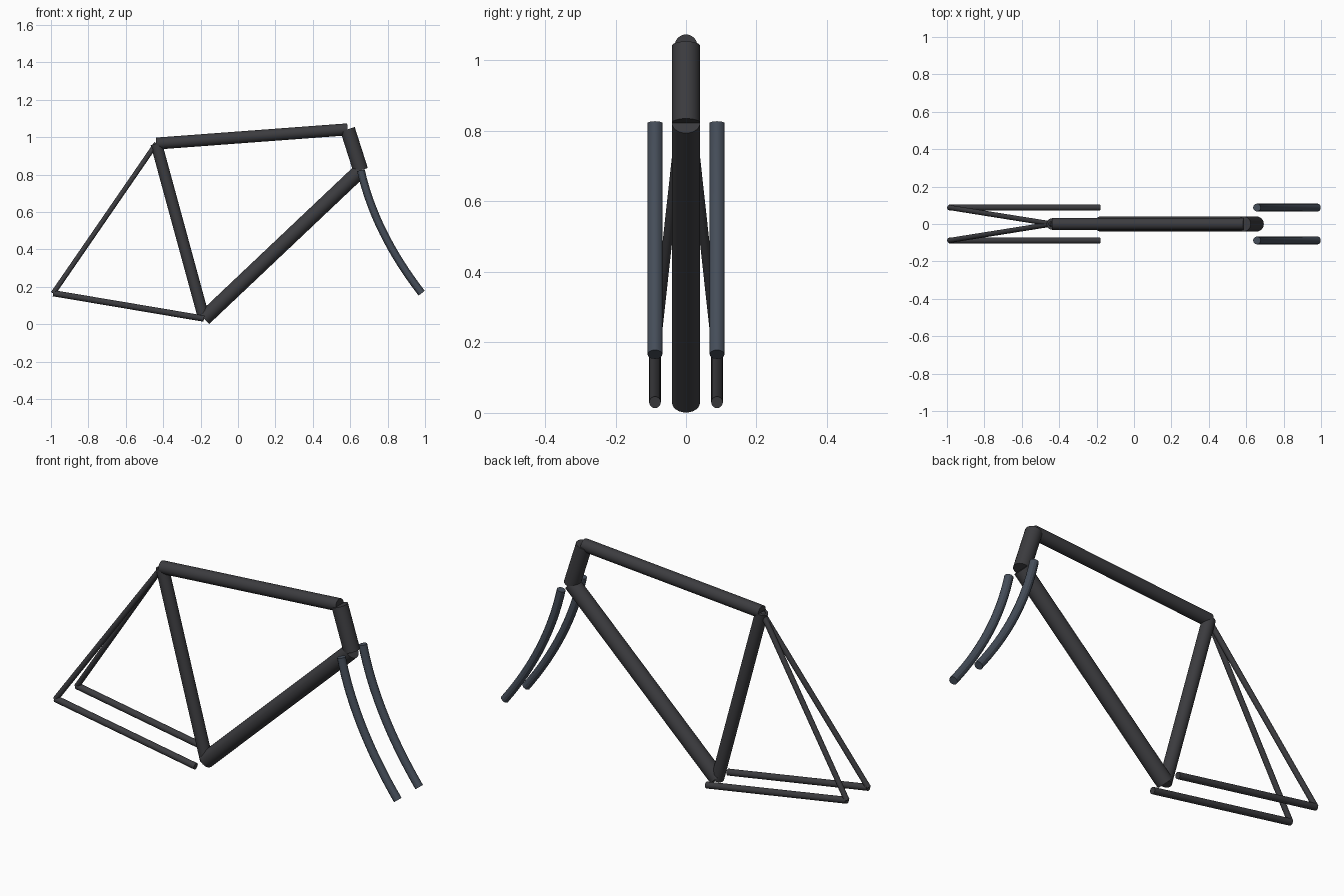
import bpy
from mathutils import Vector

if "Cube" in bpy.data.objects:
    bpy.data.objects.remove(bpy.data.objects["Cube"])


def material(name, color):
    m = bpy.data.materials.new(name)
    m.diffuse_color = (*color, 1)
    m.use_nodes = True
    m.node_tree.nodes["Principled BSDF"].inputs["Base Color"].default_value = m.diffuse_color
    return m


FRAME = material("frame_black", (0.045, 0.045, 0.05))
FORK = material("fork_blue_grey", (0.06, 0.075, 0.10))


def finish(obj, name, mat):
    obj.name = name
    obj.data.materials.append(mat)
    bpy.ops.object.shade_smooth_by_angle()


def tube(name, a, b, r, mat=FRAME):
    a, b = Vector(a), Vector(b)
    d = b - a
    bpy.ops.mesh.primitive_cylinder_add(vertices=24, radius=r, depth=d.length, location=(a + b) / 2)
    obj = bpy.context.object
    obj.rotation_euler = d.to_track_quat('Z', 'Y').to_euler()
    finish(obj, name, mat)


def bent_tube(name, a, ctrl, b, r, mat):
    # quadratic arc expressed as a cubic bezier
    a, c, b = Vector(a), Vector(ctrl), Vector(b)
    cu = bpy.data.curves.new(name, 'CURVE')
    cu.dimensions = '3D'
    cu.bevel_depth = r
    cu.bevel_resolution = 4
    cu.resolution_u = 16
    cu.use_fill_caps = True
    s = cu.splines.new('BEZIER')
    s.bezier_points.add(1)
    for p, co, out in zip(s.bezier_points, (a, b), (1, -1)):
        p.handle_left_type = p.handle_right_type = 'FREE'
        h = (c - co) * 2 / 3
        p.co = co
        p.handle_right = co + h * out
        p.handle_left = co - h * out
    obj = bpy.data.objects.new(name, cu)
    bpy.context.collection.objects.link(obj)
    bpy.ops.object.select_all(action='DESELECT')
    obj.select_set(True)
    bpy.context.view_layer.objects.active = obj
    bpy.ops.object.convert(target='MESH')
    finish(bpy.context.object, name, mat)


# Joints of the frame
crank = (-0.182, 0, 0.03)
seat = (-0.437, 0, 0.966)
head_top = (0.586, 0, 1.042)
head_low = (0.656, 0, 0.823)

# Main frame
tube("seat_tube", crank, seat, 0.031)
tube("top_tube", seat, head_top, 0.032)
tube("down_tube", crank, head_low, 0.04)
tube("head_tube", head_top, head_low, 0.04)

# Rear stays and fork blades on both sides
for side, y in (("left", 0.088), ("right", -0.088)):
    axle = (-0.988, y, 0.166)
    tube("chain_stay_" + side, (crank[0], y, crank[2]), axle, 0.0165)
    tube("seat_stay_" + side, seat, axle, 0.0135)
    bent_tube("fork_blade_" + side, (0.657, y, 0.823), (0.732, y, 0.49),
              (0.982, y, 0.166), 0.021, FORK)
